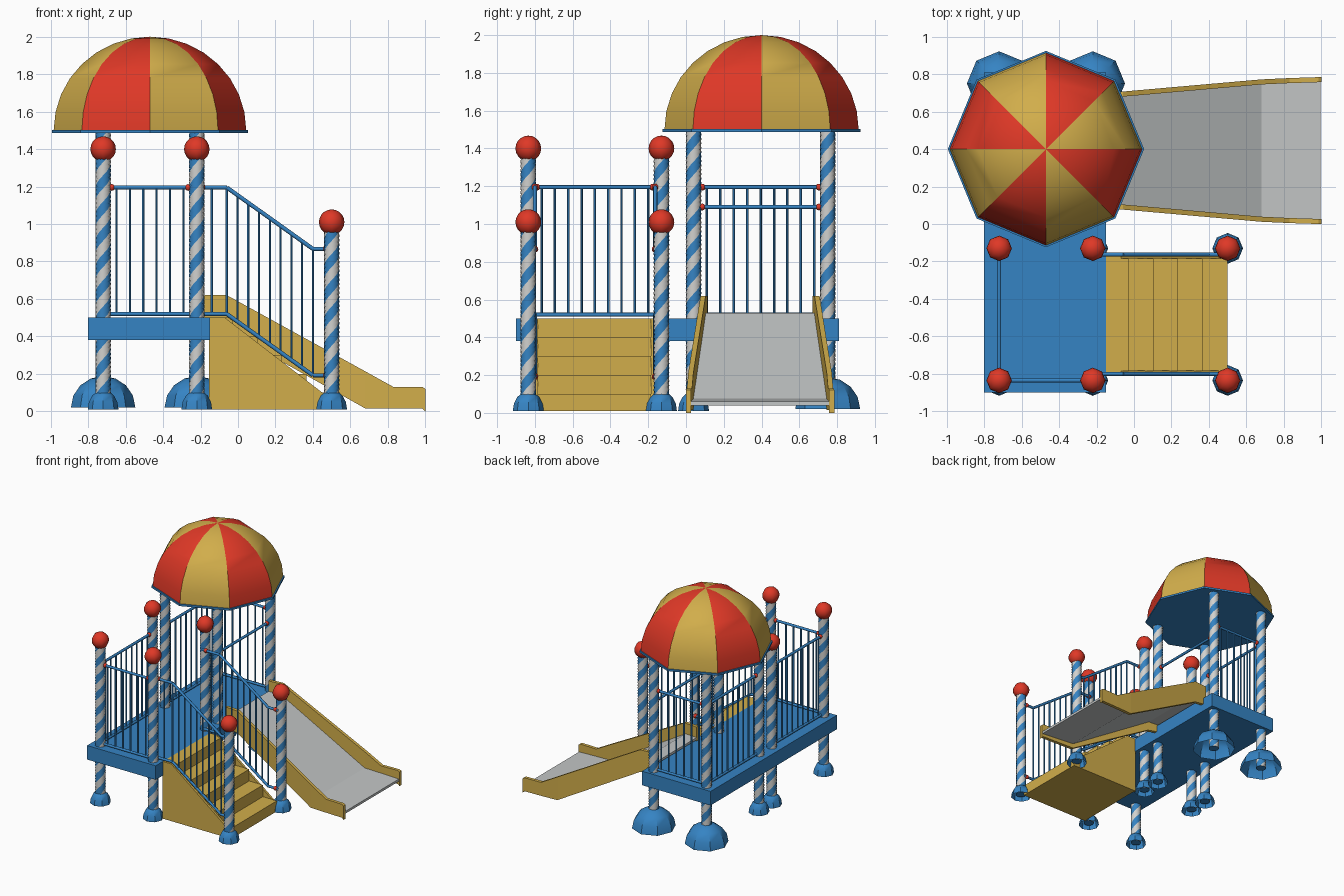
import bpy, bmesh, math
from mathutils import Vector

if "Cube" in bpy.data.objects:
    bpy.data.objects.remove(bpy.data.objects["Cube"])

def mat(name, c):
    m = bpy.data.materials.new(name)
    m.diffuse_color = (*c, 1)
    m.use_nodes = True
    m.node_tree.nodes["Principled BSDF"].inputs["Base Color"].default_value = m.diffuse_color
    return m

BLUE = mat("blue", (0.036, 0.23, 0.55))
RED = mat("red", (0.74, 0.04, 0.02))
YELLOW = mat("yellow", (0.64, 0.42, 0.07))
GREY = mat("slide grey", (0.55, 0.57, 0.57))
WHITE = mat("stripe white", (0.64, 0.64, 0.62))

def finish(bm, name, mats, smooth=None, rule=None):
    bmesh.ops.recalc_face_normals(bm, faces=bm.faces[:])
    if rule:
        for f in bm.faces:
            f.material_index = rule(f)
    me = bpy.data.meshes.new(name)
    bm.to_mesh(me)
    bm.free()
    for m in mats:
        me.materials.append(m)
    if smooth:
        me.shade_smooth()
        me.set_sharp_from_angle(angle=math.radians(smooth))
    ob = bpy.data.objects.new(name, me)
    bpy.context.collection.objects.link(ob)
    return ob

def box(name, lo, hi, m):
    bm = bmesh.new()
    bmesh.ops.create_cube(bm, size=1)
    for v in bm.verts:
        v.co = [lo[i] + (v.co[i] + 0.5) * (hi[i] - lo[i]) for i in range(3)]
    return finish(bm, name, [m])

def prism_xz(name, pts, y0, y1, m):
    bm = bmesh.new()
    f = bm.faces.new([bm.verts.new((x, y0, z)) for x, z in pts])
    ext = bmesh.ops.extrude_face_region(bm, geom=[f])["geom"]
    bmesh.ops.translate(bm, vec=(0, y1 - y0, 0),
                        verts=[g for g in ext if isinstance(g, bmesh.types.BMVert)])
    return finish(bm, name, [m])

def loft(name, sections, m):
    """Join cross-sections (lists of 3D points) into a closed solid."""
    bm = bmesh.new()
    rings = [[bm.verts.new(p) for p in s] for s in sections]
    n = len(rings[0])
    for a, b in zip(rings, rings[1:]):
        for i in range(n):
            j = (i + 1) % n
            bm.faces.new((a[i], a[j], b[j], b[i]))
    bm.faces.new(rings[0])
    bm.faces.new(rings[-1][::-1])
    return finish(bm, name, [m])

def half_dome(name, x, y, z, r, h, rings, mats, rule=None):
    """Octagonal dome, open below."""
    bm = bmesh.new()
    prev = None
    for k in range(rings):
        a = math.pi / 2 * k / rings
        ring = [bm.verts.new((x + r * math.cos(a) * math.cos(i * math.pi / 4),
                              y + r * math.cos(a) * math.sin(i * math.pi / 4),
                              z + h * math.sin(a))) for i in range(8)]
        if prev:
            for i in range(8):
                j = (i + 1) % 8
                bm.faces.new((prev[i], prev[j], ring[j], ring[i]))
        prev = ring
    top = bm.verts.new((x, y, z + h))
    for i in range(8):
        bm.faces.new((prev[i], prev[(i + 1) % 8], top))
    return finish(bm, name, mats, 35, rule)

def ball(name, p, r, seg=8, rings=10):
    bm = bmesh.new()
    bmesh.ops.create_uvsphere(bm, u_segments=seg, v_segments=rings, radius=r)
    bmesh.ops.translate(bm, vec=p, verts=bm.verts[:])
    return finish(bm, name, [RED], 60)

def rod(bm, a, b, r, seg=8):
    a, b = Vector(a), Vector(b)
    d = b - a
    g = bmesh.ops.create_cone(bm, cap_ends=True, segments=seg, radius1=r, radius2=r, depth=d.length)
    rot = d.to_track_quat('Z', 'Y').to_matrix()
    for v in g["verts"]:
        v.co = rot @ v.co + (a + b) / 2

def post(name, x, y, z0, z1):
    """Round post whose twisted columns make two spiral stripes."""
    bm = bmesh.new()
    cols, lead, r = 12, 0.28, 0.042
    n = round((z1 - z0) / (lead / cols))
    rings, colour = [], {}
    for k in range(n + 1):
        z = z0 + (z1 - z0) * k / n
        rings.append([bm.verts.new((x + r * math.cos(t), y + r * math.sin(t), z))
                      for t in (math.tau * (i / cols + z / lead) for i in range(cols))])
    for a, b in zip(rings, rings[1:]):
        for i in range(cols):
            j = (i + 1) % cols
            bm.faces.new((a[i], a[j], b[j], b[i])).material_index = int(i % 6 < 3)
    bm.faces.new(rings[0])
    bm.faces.new(rings[-1])
    finish(bm, name, [BLUE, WHITE], 40)

XL, XR, XS = -0.72, -0.22, 0.50
Y0, Y1, Y2, Y3 = -0.835, -0.13, 0.04, 0.75

# deck
box("deck", (-0.80, -0.90, 0.38), (-0.15, 0.81, 0.50), BLUE)

# posts, feet and ball caps
for x, y, top in [(XL, Y0, 1.40), (XR, Y0, 1.40), (XL, Y1, 1.40), (XR, Y1, 1.40),
                  (XS, Y0, 1.01), (XS, Y1, 1.01),
                  (XL, Y2, 1.50), (XR, Y2, 1.50), (XL, Y3, 1.50), (XR, Y3, 1.50)]:
    post("striped_post", x, y, 0.03, top)
    if y == Y3:
        half_dome("large_foot", x, y, 0.02, 0.172, 0.168, 4, [BLUE])
    else:
        half_dome("small_foot", x, y, 0.01, 0.082, 0.105, 4, [BLUE])
    if top < 1.5:
        ball("post_ball", (x, y, top), 0.068)

# canopy with alternating wedges and a flat rim below
cx, cy = -0.47, 0.40
half_dome("canopy", cx, cy, 1.50, 0.514, 0.50, 8, [YELLOW, RED],
          lambda f: int((math.atan2(f.calc_center_median().y - cy, f.calc_center_median().x - cx)
                         % math.tau) // (math.pi / 4)) % 2)
bm = bmesh.new()
rod(bm, (cx, cy, 1.487), (cx, cy, 1.503), 0.524)
rim = finish(bm, "canopy_rim", [BLUE])

# straight railings
def railing(name, a, b, bars):
    a, b = Vector((*a, 0)), Vector((*b, 0))
    bm = bmesh.new()
    up = Vector((0, 0, 1))
    for z in (0.52, 1.195):
        rod(bm, a + up * z, b + up * z, 0.011)
    for i in range(1, bars + 1):
        p = a.lerp(b, i / (bars + 1))
        rod(bm, p + up * 0.52, p + up * 1.195, 0.0065, 6)
    finish(bm, name, [BLUE], 50)
    joints(a + up * 1.195, b + up * 1.195)

def joints(a, b):
    d = (b - a).normalized() * 0.046
    for p in (a + d, b - d):
        ball("rail_joint", p, 0.018, 8, 6)

railing("front_railing", (XL, Y0), (XR, Y0), 6)
railing("left_front_railing", (XL, Y0), (XL, Y1), 9)
railing("left_back_railing", (XL, Y2), (XL, Y3), 9)
railing("back_railing", (XL, Y3), (XR, Y3), 6)

# grab bar over the slide entry
bm = bmesh.new()
rod(bm, (XR, Y2, 1.09), (XR, Y3, 1.09), 0.011)
finish(bm, "slide_grab_bar", [BLUE], 50)
joints(Vector((XR, Y2, 1.09)), Vector((XR, Y3, 1.09)))

# stair handrails
for y in (-0.80, -0.163):
    bm = bmesh.new()
    path = [(XR, 0), (-0.06, 0), (0.40, -0.328), (XS, -0.328)]
    for base in (0.52, 1.195):
        for (xa, za), (xb, zb) in zip(path, path[1:]):
            rod(bm, (xa, y, base + za), (xb, y, base + zb), 0.011)
    for x in [-0.14] + [-0.06 + 0.46 * i / 8 for i in range(9)]:
        dz = -0.328 * max(0, (x + 0.06) / 0.46)
        rod(bm, (x, y, 0.52 + dz), (x, y, 1.195 + dz), 0.0065, 6)
    finish(bm, "stair_handrail", [BLUE], 50)
    for x, z in ((XR + 0.03, 1.195), (XS - 0.03, 0.867), (XS - 0.03, 0.192)):
        ball("rail_joint", (x, y, z), 0.018, 8, 6)

# stairs with side panels
steps = [(-0.15, 0.01), (-0.15, 0.50)]
for i, x in enumerate((-0.03, 0.105, 0.235, 0.365, 0.498)):
    steps += [(x, 0.50 - 0.1 * i), (x, 0.40 - 0.1 * i if i < 4 else 0.01)]
prism_xz("stairs", steps, -0.785, -0.185, YELLOW)
panel = [(-0.155, 0.01), (-0.155, 0.50), (-0.07, 0.50), (0.498, 0.063), (0.498, 0.01)]
for y in (-0.803, -0.185):
    prism_xz("stair_side", panel, y, y + 0.02, YELLOW)

# slide: flared side walls and bed
YC = 0.392
wall = [(-0.18, 0.62, 0.45, 0.305), (-0.06, 0.62, 0.43, 0.315), (0.68, 0.213, 0.015, 0.380),
        (0.83, 0.13, 0.015, 0.387), (0.985, 0.13, 0.015, 0.392), (1.0, 0.12, 0.0, 0.393)]
for s in (-1, 1):
    loft("slide_wall", [[(x, YC + s * w, b), (x, YC + s * w, t),
                         (x, YC + s * (w - 0.027), t), (x, YC + s * (w - 0.027), b)]
                        for x, t, b, w in wall], YELLOW)
bed = [(-0.18, 0.53, 0.29), (-0.07, 0.53, 0.30), (0.68, 0.075, 0.365), (0.995, 0.06, 0.38)]
loft("slide_bed", [[(x, YC - w, z - 0.02), (x, YC - w, z), (x, YC + w, z), (x, YC + w, z - 0.02)]
                   for x, z, w in bed], GREY)
